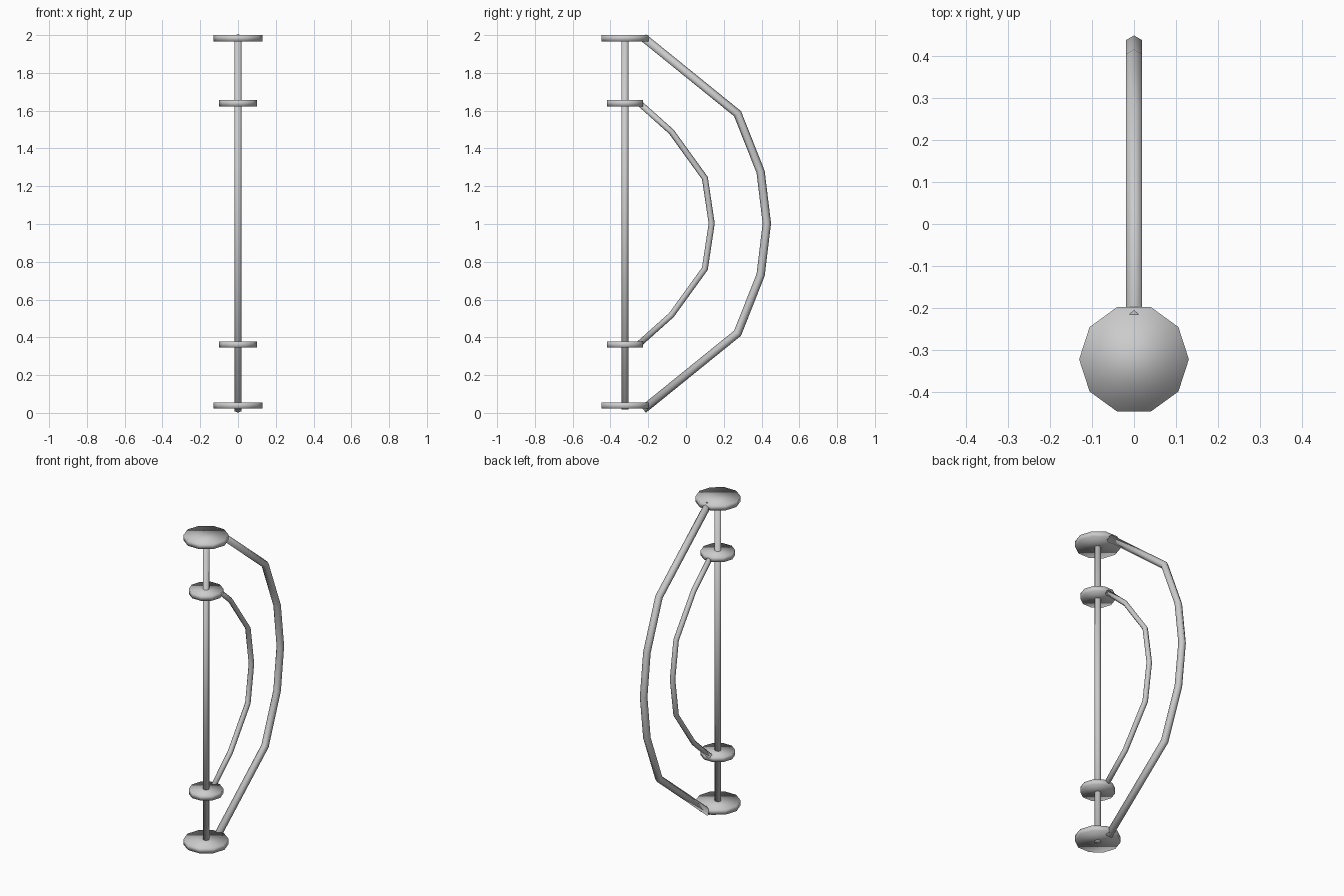
import bpy, bmesh, math
from mathutils import Vector

if "Cube" in bpy.data.objects:
    bpy.data.objects.remove(bpy.data.objects["Cube"])

AXIS_Y = -0.323


def finish(name, bm):
    bmesh.ops.recalc_face_normals(bm, faces=bm.faces[:])
    me = bpy.data.meshes.new(name)
    bm.to_mesh(me)
    bm.free()
    me.polygons.foreach_set("use_smooth", [True] * len(me.polygons))
    ob = bpy.data.objects.new(name, me)
    bpy.context.collection.objects.link(ob)
    return ob


def post(name, r, z0, z1, sides):
    """Upright prism on the shared axis, first corner on +x."""
    bm = bmesh.new()
    rings = [[bm.verts.new((r * math.cos(math.tau * i / sides),
                            AXIS_Y + r * math.sin(math.tau * i / sides), z))
              for i in range(sides)] for z in (z0, z1)]
    for i in range(sides):
        j = (i + 1) % sides
        bm.faces.new((rings[0][i], rings[0][j], rings[1][j], rings[1][i]))
    bm.faces.new(rings[0])
    bm.faces.new(rings[1])
    return finish(name, bm)


def bar(name, half, mid_z, r, sides=6):
    """Mitred tube in the yz plane, mirrored about mid_z."""
    path = half + [(y, 2 * mid_z - z) for y, z in reversed(half[:-1])]
    pts = [Vector((0, y, z)) for y, z in path]
    bm = bmesh.new()
    rings = []
    for k, p in enumerate(pts):
        d0 = (p - pts[k - 1]).normalized() if k else (pts[1] - p).normalized()
        d1 = (pts[k + 1] - p).normalized() if k < len(pts) - 1 else d0
        t = (d0 + d1).normalized()
        side = Vector((0, t.z, -t.y)) / t.dot(d0)
        rings.append([bm.verts.new(p + r * (math.cos(a) * side + Vector((math.sin(a), 0, 0))))
                      for a in (math.tau * i / sides for i in range(sides))])
    for a, b in zip(rings, rings[1:]):
        for i in range(sides):
            j = (i + 1) % sides
            bm.faces.new((a[i], a[j], b[j], b[i]))
    bm.faces.new(rings[0])
    bm.faces.new(rings[-1])
    return finish(name, bm)


# Straight pole
post("pole", 0.019, 0.019, 1.985, 8)

# Ten-sided collars
for name, r, z in (("bottom_disc", 0.131, 0.022), ("lower_disc", 0.1, 0.345),
                   ("upper_disc", 0.1, 1.623), ("top_disc", 0.131, 1.967)):
    post(name, r, z, z + 0.033, 10)

# Curved bars
bar("outer_bar", [(-0.226, 0.018), (0.273, 0.422), (0.395, 0.73), (0.428, 1.003)], 1.003, 0.022)
bar("inner_bar", [(-0.247, 0.366), (-0.077, 0.518), (0.1, 0.763), (0.136, 1.003)], 1.003, 0.016)
